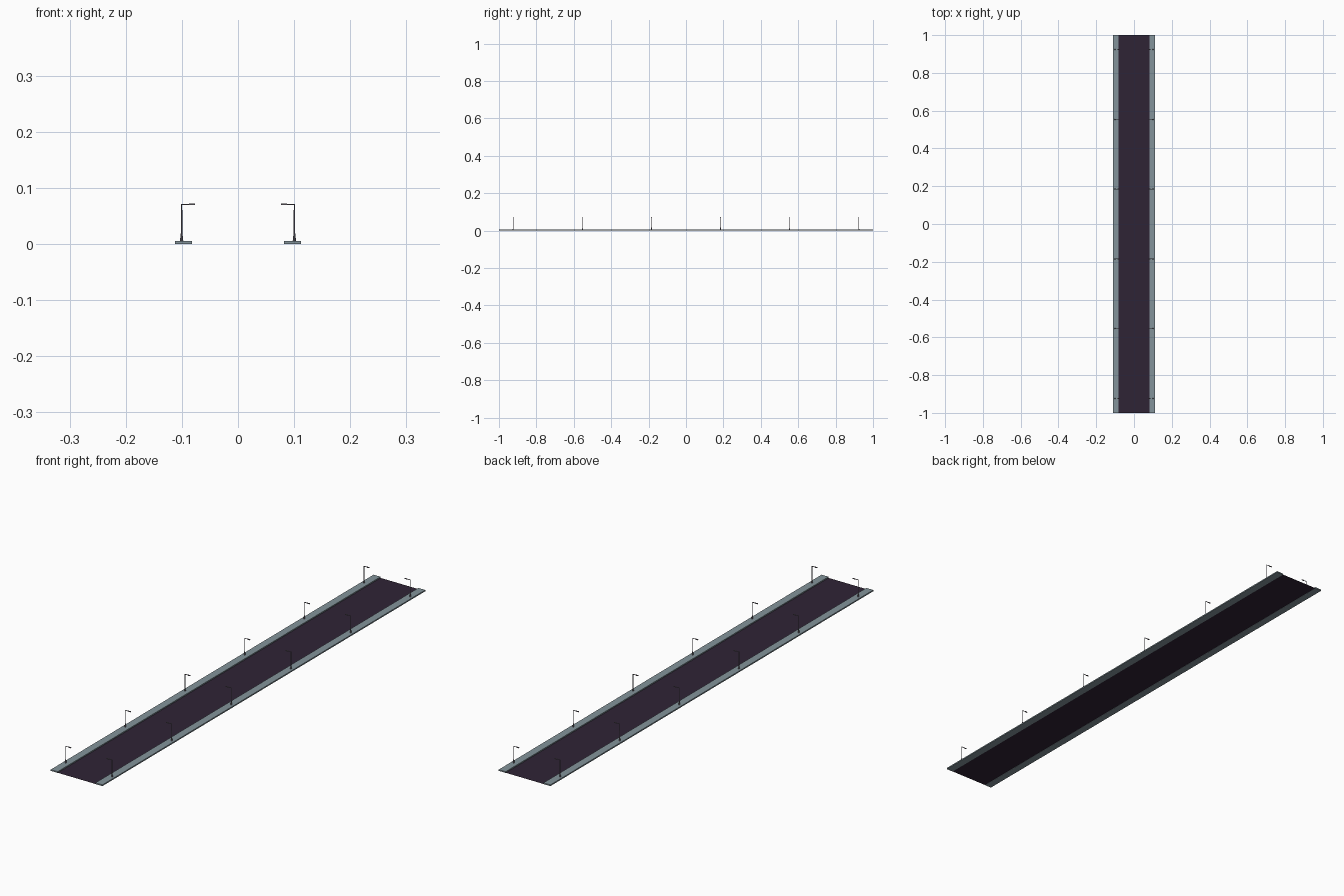
import bpy, bmesh
from mathutils import Matrix

if "Cube" in bpy.data.objects:
    bpy.data.objects.remove(bpy.data.objects["Cube"])


def material(name, rgb):
    m = bpy.data.materials.new(name)
    m.diffuse_color = (*rgb, 1)
    m.use_nodes = True
    m.node_tree.nodes["Principled BSDF"].inputs["Base Color"].default_value = m.diffuse_color
    return m


ASPHALT = material("dark asphalt", (0.028, 0.017, 0.036))
PAVING = material("blue grey paving", (0.23, 0.295, 0.325))
METAL = material("lamp metal", (0.18, 0.16, 0.19))


def box(bm, x0, x1, y0, y1, z0, z1):
    mat = Matrix.Translation(((x0 + x1) / 2, (y0 + y1) / 2, (z0 + z1) / 2))
    mat = mat @ Matrix.Diagonal((x1 - x0, y1 - y0, z1 - z0, 1))
    bmesh.ops.create_cube(bm, size=1, matrix=mat)


def cone(bm, x, y, z0, z1, r0, r1):
    bmesh.ops.create_cone(bm, cap_ends=True, segments=8, radius1=r0, radius2=r1,
                          depth=z1 - z0, matrix=Matrix.Translation((x, y, (z0 + z1) / 2)))


def finish(bm, name, mat):
    bmesh.ops.recalc_face_normals(bm, faces=bm.faces)
    me = bpy.data.meshes.new(name)
    bm.to_mesh(me)
    bm.free()
    me.materials.append(mat)
    ob = bpy.data.objects.new(name, me)
    bpy.context.collection.objects.link(ob)
    return ob


# road surface: a flat sheet between the pavements
bm = bmesh.new()
bmesh.ops.create_grid(bm, x_segments=1, y_segments=1, size=1,
                      matrix=Matrix.Translation((0, 0, 0.0005)) @ Matrix.Diagonal((0.083, 1, 1, 1)))
finish(bm, "road", ASPHALT)

# raised pavements and street lamps on both sides
for side, label in ((-1, "left"), (1, "right")):
    bm = bmesh.new()
    box(bm, *sorted((side * 0.082, side * 0.112)), -1, 1, 0, 0.005)
    finish(bm, label + "_pavement", PAVING)

    for i in range(6):
        y = (i - 2.5) * 0.3695
        x = side * 0.1005
        bm = bmesh.new()
        cone(bm, x, y, 0.005, 0.019, 0.003, 0.0015)        # flared foot
        cone(bm, x, y, 0.019, 0.0715, 0.0013, 0.0011)      # pole
        box(bm, *sorted((x, side * 0.086)), y - 0.0009, y + 0.0009, 0.0697, 0.0715)   # arm
        box(bm, *sorted((side * 0.087, side * 0.077)), y - 0.002, y + 0.002, 0.0693, 0.0717)  # lamp head
        finish(bm, f"{label}_street_lamp_{i + 1}", METAL)
